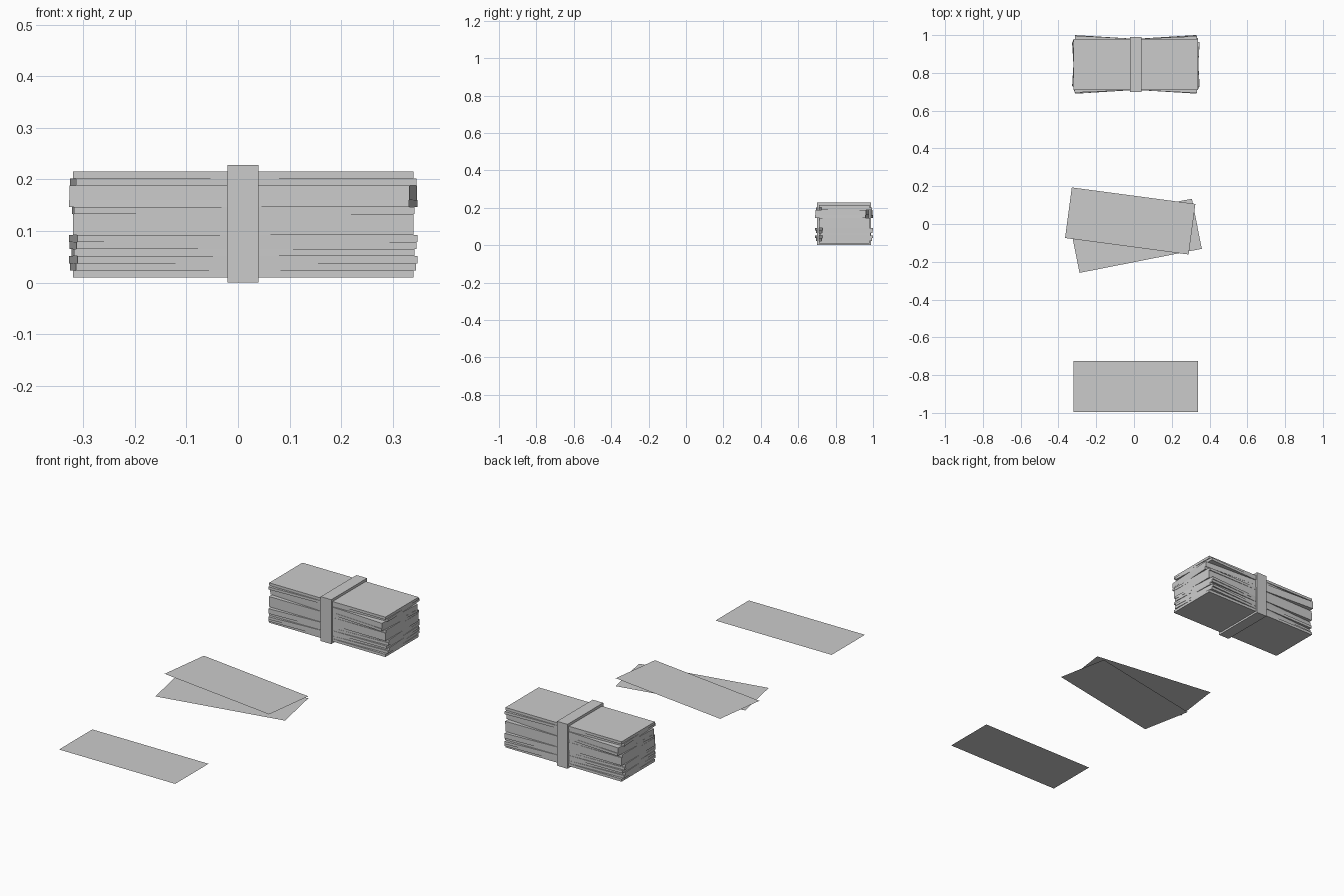
import bpy
from math import radians

if "Cube" in bpy.data.objects:
    bpy.data.objects.remove(bpy.data.objects["Cube"])

LENGTH, WIDTH = 0.66, 0.27
CX, CY = 0.01, 0.845


def box(name, loc, size, angle=0.0):
    bpy.ops.mesh.primitive_cube_add(size=1, location=loc)
    ob = bpy.context.object
    ob.name = name
    ob.scale = size
    ob.rotation_euler.z = radians(angle)
    bpy.ops.object.transform_apply(location=False, rotation=False, scale=True)
    return ob


def loose_note(name, loc, angle=0.0):
    bpy.ops.mesh.primitive_plane_add(size=1, location=loc)
    ob = bpy.context.object
    ob.name = name
    ob.scale = (LENGTH, WIDTH, 1)
    ob.rotation_euler.z = radians(angle)
    bpy.ops.object.transform_apply(location=False, rotation=False, scale=True)
    return ob


# Bundle: fifteen thin layers, each twisted slightly about the centre
twists = [0, 2.4, 3.6, 1, 2.8, 3.4, 0, 0, 0, 0.8, -3.5, -3, -3, 2.5, 0]
bottom, top = 0.01, 0.215
step = (top - bottom) / len(twists)
for i, twist in enumerate(twists):
    box(f"bundle_layer_{i + 1}", (CX, CY, bottom + (i + 0.5) * step),
        (LENGTH, WIDTH, step), twist)

# Paper band wrapped around the bundle
box("paper_band", (CX, CY, 0.114), (0.06, 0.29, 0.228))

# Two overlapping loose sheets
loose_note("lower_loose_sheet", (0.009, -0.0625, 0.01), 11.15)
loose_note("upper_loose_sheet", (-0.02, 0.016, 0.035), -7.6)

# Single sheet at the front
loose_note("single_sheet", (CX, -0.86, 0.01))
